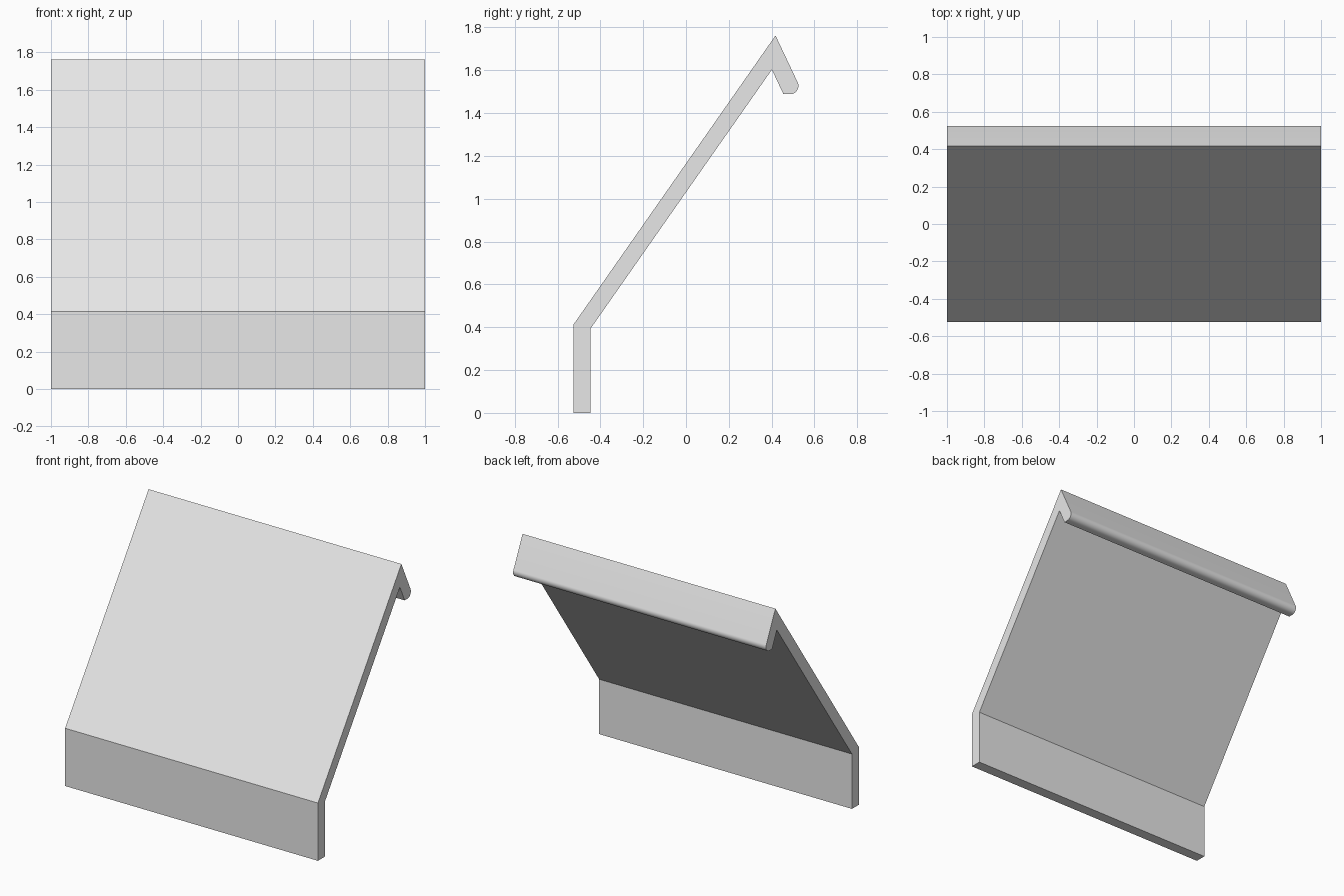
import bpy, bmesh
from math import sin, cos, radians
from mathutils import Vector

default = bpy.data.objects.get("Cube")
if default:
    bpy.data.objects.remove(default, do_unlink=True)

HALF_WIDTH = 1.0

# Plain grey finish
grey = bpy.data.materials.new("light_grey")
grey.use_nodes = True
colour = (0.8, 0.8, 0.8, 1.0)
grey.diffuse_color = colour
grey.node_tree.nodes["Principled BSDF"].inputs["Base Color"].default_value = colour


def arc(centre, radius, start, end, steps):
    """Points (y, z) along an arc, angles in degrees."""
    angles = [radians(start + (end - start) * i / steps) for i in range(steps + 1)]
    return [(centre[0] + radius * cos(a), centre[1] + radius * sin(a)) for a in angles]


# Side profile (y, z): upright apron, sloping panel, hooked lip with a rounded end
outer = [(-0.525, 0), (-0.525, 0.413), (0.418, 1.762)]
lip_end = arc((0.486, 1.527), 0.039, 25, -90, 16)
inner = [(0.455, 1.488), (0.401, 1.603), (-0.447, 0.392), (-0.447, 0)]
profile = outer + lip_end + inner

# Extrude the profile across the full width
bm = bmesh.new()
end_face = bm.faces.new([bm.verts.new((-HALF_WIDTH, y, z)) for y, z in profile])
swept = bmesh.ops.extrude_face_region(bm, geom=[end_face])
moved = [g for g in swept["geom"] if isinstance(g, bmesh.types.BMVert)]
bmesh.ops.translate(bm, verts=moved, vec=Vector((2 * HALF_WIDTH, 0, 0)))
bmesh.ops.recalc_face_normals(bm, faces=bm.faces)

mesh = bpy.data.meshes.new("sloped_panel")
bm.to_mesh(mesh)
bm.free()
mesh.materials.append(grey)
panel = bpy.data.objects.new("sloped_panel", mesh)
bpy.context.collection.objects.link(panel)

# Smooth only the rounded lip
bpy.ops.object.select_all(action='DESELECT')
panel.select_set(True)
bpy.context.view_layer.objects.active = panel
bpy.ops.object.shade_smooth_by_angle(angle=radians(20))
